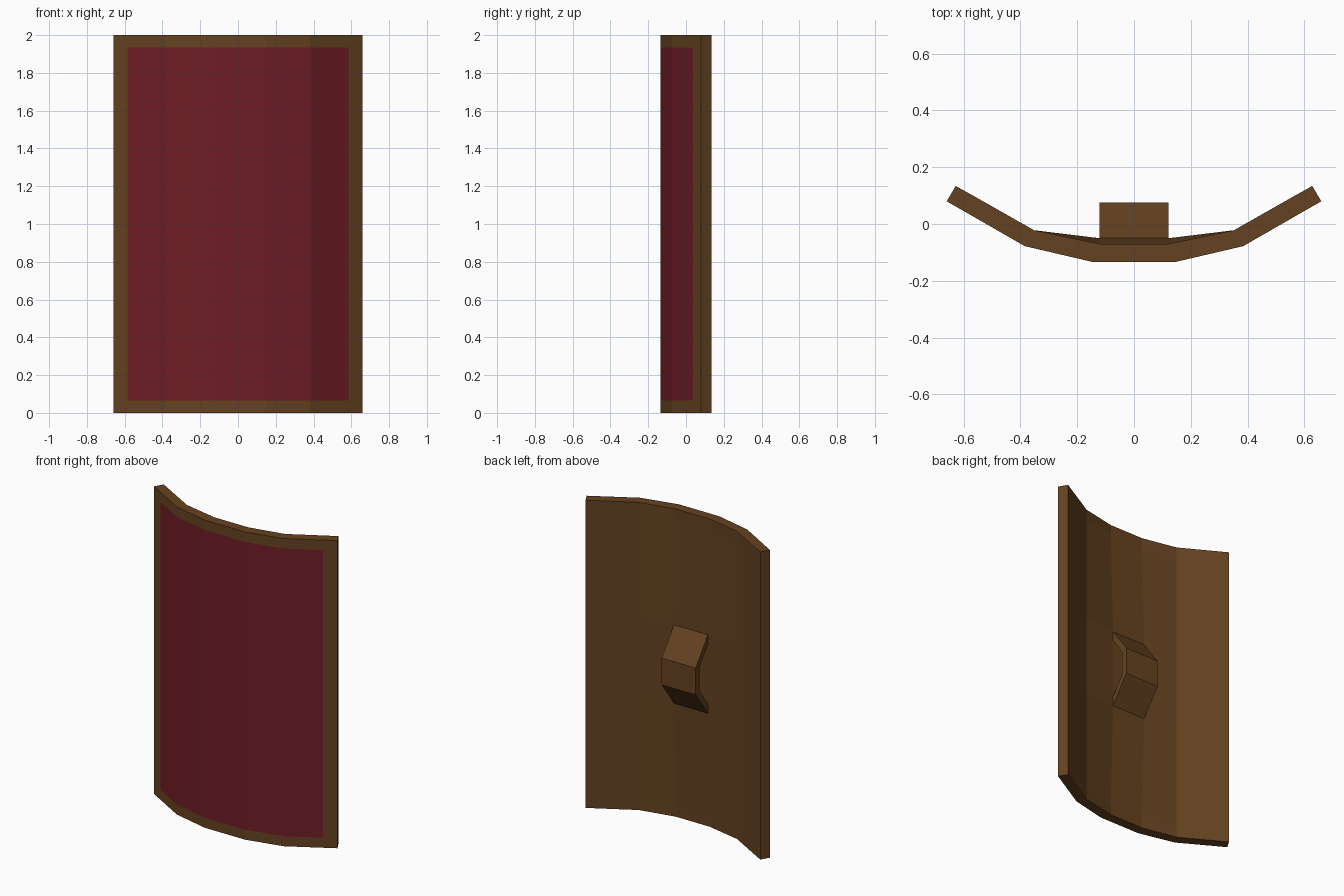
import bpy, bmesh

if "Cube" in bpy.data.objects:
    bpy.data.objects.remove(bpy.data.objects["Cube"])


def material(name, rgb):
    m = bpy.data.materials.new(name)
    m.diffuse_color = (*rgb, 1)
    m.use_nodes = True
    m.node_tree.nodes["Principled BSDF"].inputs["Base Color"].default_value = m.diffuse_color
    return m


wood = material("wood", (0.13, 0.055, 0.015))
red = material("red_paint", (0.16, 0.012, 0.019))


def add_object(name, bm, mats):
    bmesh.ops.recalc_face_normals(bm, faces=bm.faces)
    me = bpy.data.meshes.new(name)
    bm.to_mesh(me)
    bm.free()
    for m in mats:
        me.materials.append(m)
    ob = bpy.data.objects.new(name, me)
    bpy.context.collection.objects.link(ob)
    return ob


def mirrored(half):
    return [(-x, y) for x, y in half] + half[::-1]


# Curved board: front and back outlines seen from above, swept through rows
front = mirrored([(0.66, 0.08), (0.585, 0.037), (0.385, -0.078), (0.145, -0.134)])
back = mirrored([(0.628, 0.134), (0.56, 0.096), (0.352, -0.022), (0.122, -0.07)])
rows = [0, 0.065, 0.745, 1.255, 1.935, 2]
nr, nc = len(rows), len(front)

bm = bmesh.new()
F = [[bm.verts.new((x, y, z)) for x, y in front] for z in rows]
B = [[bm.verts.new((x, y, z)) for x, y in back] for z in rows]

# Slight swelling of the back where the grip is fixed
for r in (2, 3):
    for c in (3, 4):
        B[r][c].co.y = -0.05

for r in range(nr - 1):
    for c in range(nc - 1):
        f = bm.faces.new((F[r][c], F[r][c + 1], F[r + 1][c + 1], F[r + 1][c]))
        if 0 < r < nr - 2 and 0 < c < nc - 2:
            f.material_index = 1
        bm.faces.new((B[r][c], B[r + 1][c], B[r + 1][c + 1], B[r][c + 1]))

# Board edges
for r in range(nr - 1):
    for c in (0, nc - 1):
        bm.faces.new((F[r][c], F[r + 1][c], B[r + 1][c], B[r][c]))
for c in range(nc - 1):
    for r in (0, nr - 1):
        bm.faces.new((F[r][c], F[r][c + 1], B[r][c + 1], B[r][c]))
add_object("shield_board", bm, [wood, red])

# Bent strap grip: outer and inner side profiles (y, z) joined across its width
outer = [(-0.05, 1.255), (0.075, 1.087), (0.075, 0.913), (-0.05, 0.745)]
inner = [(-0.05, 1.195), (0.036, 1.075), (0.036, 0.925), (-0.05, 0.805)]
bm = bmesh.new()
O, I = ([[bm.verts.new((x, y, z)) for y, z in p] for x in (-0.122, 0.122)]
        for p in (outer, inner))
for i in range(3):
    for P in (O, I):
        bm.faces.new((P[0][i], P[0][i + 1], P[1][i + 1], P[1][i]))
    for s in (0, 1):
        bm.faces.new((O[s][i], O[s][i + 1], I[s][i + 1], I[s][i]))
for i in (0, 3):
    bm.faces.new((O[0][i], O[1][i], I[1][i], I[0][i]))
add_object("grip", bm, [wood])
